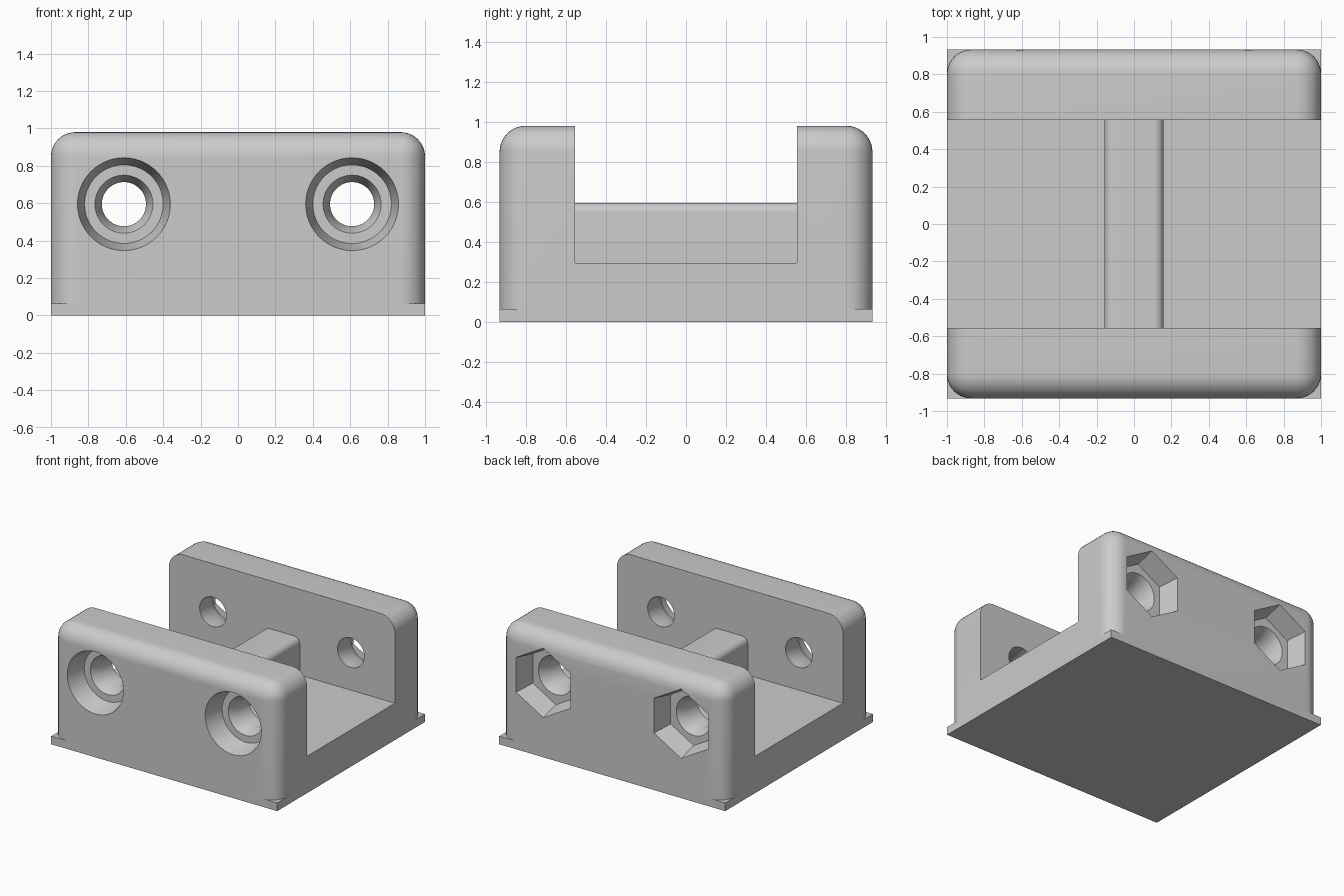
import bpy
import bmesh
from math import pi, cos, sin, radians

if "Cube" in bpy.data.objects:
    bpy.data.objects.remove(bpy.data.objects["Cube"], do_unlink=True)

grey = bpy.data.materials.new("light grey plastic")
grey.use_nodes = True
grey.diffuse_color = (0.6, 0.6, 0.6, 1)
grey.node_tree.nodes["Principled BSDF"].inputs["Base Color"].default_value = (0.6, 0.6, 0.6, 1)

WIDTH, DEPTH, HEIGHT = 2.0, 1.865, 0.98
BASE, FLOOR, GAP = 0.065, 0.295, 0.555
HOLE_X, HOLE_Z = 0.61, 0.595


def add_object(name, bm):
    bmesh.ops.recalc_face_normals(bm, faces=bm.faces)
    mesh = bpy.data.meshes.new(name)
    bm.to_mesh(mesh)
    bm.free()
    mesh.materials.append(grey)
    obj = bpy.data.objects.new(name, mesh)
    bpy.context.collection.objects.link(obj)
    return obj


def box(name, low, high, radius=0, rounded=None):
    """Box between two corners; edges picked by the rule get a round bevel."""
    bm = bmesh.new()
    bmesh.ops.create_cube(bm, size=1)
    for v in bm.verts:
        v.co = [(a + b) / 2 + c * (b - a) for a, b, c in zip(low, high, v.co)]
    if radius:
        edges = [e for e in bm.edges if rounded(*[v.co for v in e.verts])]
        bmesh.ops.bevel(bm, geom=edges, offset=radius, segments=10,
                        profile=0.5, affect='EDGES')
    return add_object(name, bm)


def stepped_pocket(name, x, rings):
    """Solid lofted along y through rings of (y, radius, sides)."""
    bm = bmesh.new()
    previous = None
    for y, r, sides in rings:
        ring = [bm.verts.new((x + r * sin(2 * pi * i / sides), y,
                              HOLE_Z + r * cos(2 * pi * i / sides)))
                for i in range(sides)]
        if previous is None:
            bm.faces.new(ring)
        else:
            for i in range(sides):
                j = (i + 1) % sides
                bm.faces.new((previous[i], previous[j], ring[j], ring[i]))
        previous = ring
    bm.faces.new(previous)
    return add_object(name, bm)


def boolean(target, other, operation):
    mod = target.modifiers.new(other.name, 'BOOLEAN')
    mod.operation = operation
    mod.solver = 'EXACT'
    mod.object = other
    bpy.context.view_layer.objects.active = target
    bpy.ops.object.modifier_apply(modifier=mod.name)
    bpy.data.objects.remove(other, do_unlink=True)


w, d = WIDTH / 2, DEPTH / 2

# Rounded body with a channel between the two walls
body = box("clamp_body", (-w, -d, 0), (w, d, HEIGHT), 0.13,
           lambda a, b: max(a.z, b.z) > 0.5)
boolean(body, box("channel", (-2, -GAP, FLOOR), (2, GAP, 2)), 'DIFFERENCE')

# Square foot plate
boolean(body, box("foot_plate", (-w, -d, 0), (w, d, BASE)), 'UNION')

# Rounded ridge along the channel
ridge = box("center_ridge", (-0.158, -GAP - 0.05, 0.2), (0.158, GAP + 0.05, 0.595), 0.05,
            lambda a, b: min(a.z, b.z) > 0.5 and abs(a.x - b.x) < 0.01)
boolean(body, ridge, 'UNION')

# Bolt holes: round head recess in front, hexagonal nut recess at the back
SEAT = d - 0.16
for x in (-HOLE_X, HOLE_X):
    for side, outer, inner, sides in ((-1, 0.248, 0.21, 64), (1, 0.278, 0.236, 6)):
        slope = (outer - inner) / 0.16
        boolean(body, stepped_pocket("recess", x, [
            (side * (d + 0.05), outer + slope * 0.05, sides),
            (side * SEAT, inner, sides)]), 'DIFFERENCE')
        boolean(body, stepped_pocket("bolt_hole", x, [
            (side * (SEAT + 0.03), 0.155, 64),
            (side * SEAT, 0.155, 64),
            (side * (SEAT - 0.08), 0.118, 64),
            (side * (GAP - 0.05), 0.118, 64)]), 'DIFFERENCE')

bpy.ops.object.select_all(action='DESELECT')
body.select_set(True)
bpy.context.view_layer.objects.active = body
bpy.ops.object.shade_smooth_by_angle(angle=radians(25))
